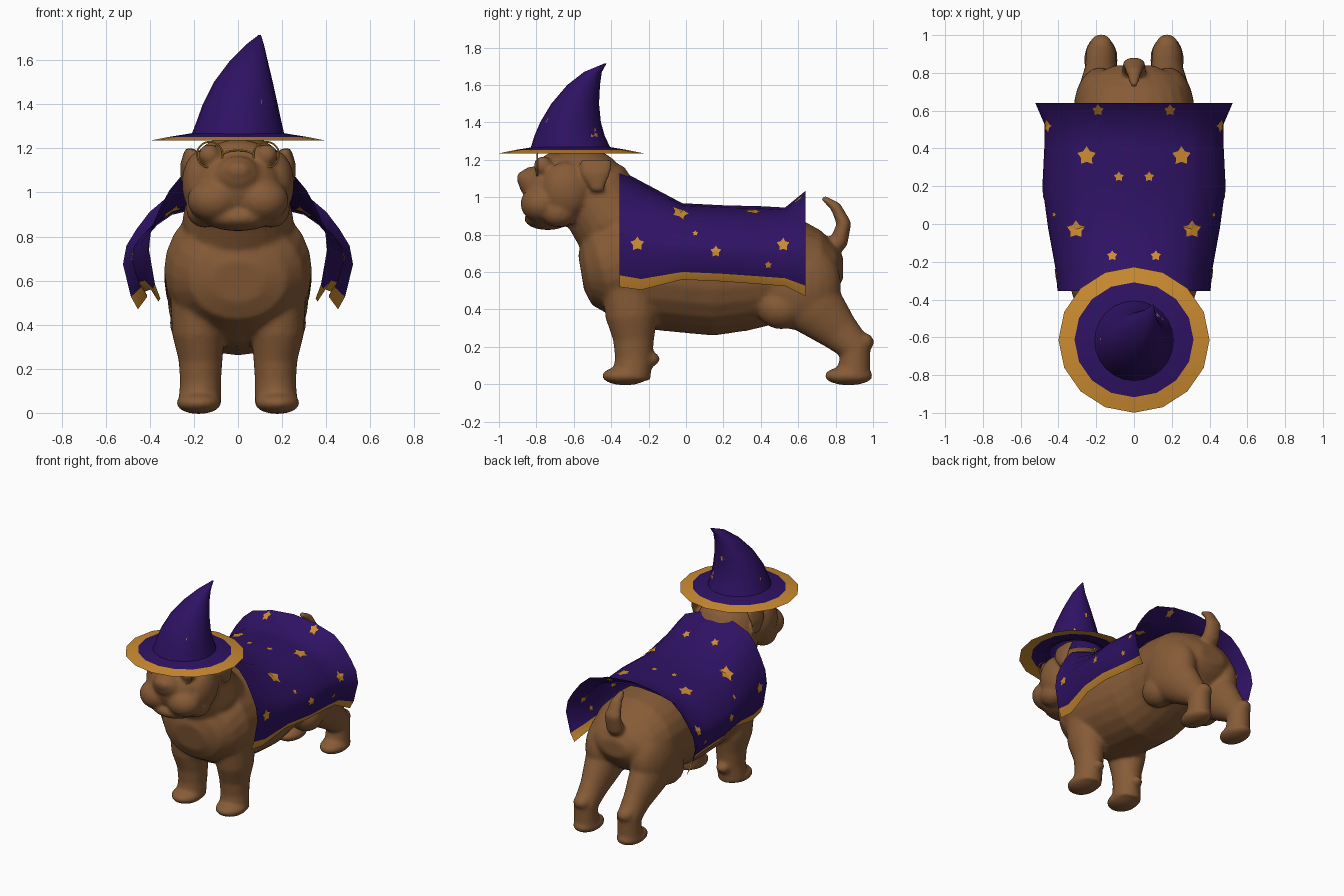
import bpy, bmesh, math
from mathutils import Vector, Matrix
from mathutils.bvhtree import BVHTree

if "Cube" in bpy.data.objects:
    bpy.data.objects.remove(bpy.data.objects["Cube"])


def material(name, rgb):
    m = bpy.data.materials.new(name)
    m.use_nodes = True
    m.diffuse_color = (*rgb, 1)
    m.node_tree.nodes["Principled BSDF"].inputs["Base Color"].default_value = (*rgb, 1)
    return m


BROWN = material("brown fur", (0.24, 0.105, 0.038))
PURPLE = material("deep purple cloth", (0.028, 0.006, 0.125))
GOLD = material("gold", (0.6, 0.26, 0.03))


def finish(bm, name, mats, smooth=True):
    mesh = bpy.data.meshes.new(name)
    bm.to_mesh(mesh)
    bm.free()
    obj = bpy.data.objects.new(name, mesh)
    bpy.context.collection.objects.link(obj)
    for m in mats:
        mesh.materials.append(m)
    if smooth:
        bpy.ops.object.select_all(action='DESELECT')
        obj.select_set(True)
        bpy.context.view_layer.objects.active = obj
        bpy.ops.object.shade_smooth_by_angle(angle=math.radians(50))
    return obj


def ball(bm, pos, radii):
    mat = Matrix.Translation(pos) @ Matrix.Diagonal((*radii, 1))
    bmesh.ops.create_uvsphere(bm, u_segments=24, v_segments=16, radius=1, matrix=mat)


def bridge(bm, a, b, mat=0, closed=True):
    n = len(a)
    for i in range(n if closed else n - 1):
        j = (i + 1) % n
        bm.faces.new((a[i], a[j], b[j], b[i])).material_index = mat


def loft(bm, path, side=1, n=24):
    """Oval tube; each stop is x, y, z, half width, half depth."""
    centres = [Vector((p[0] * side, p[1], p[2])) for p in path]
    rings = []
    for i, p in enumerate(path):
        t = centres[min(i + 1, len(path) - 1)] - centres[max(i - 1, 0)]
        t.x = 0
        wide = Vector((1, 0, 0))
        deep = wide.cross(t.normalized())
        rings.append([bm.verts.new(centres[i] + wide * p[3] * math.cos(a) + deep * p[4] * math.sin(a))
                      for a in (math.tau * k / n for k in range(n))])
    for a, b in zip(rings, rings[1:]):
        bridge(bm, a, b)
    bm.faces.new(rings[0][::-1])
    bm.faces.new(rings[-1])


# Dog: overlapping volumes fused into one smooth skin
bm = bmesh.new()
torso = [(-.56, .5, .69, .12), (-.53, .42, .78, .22), (-.45, .345, .88, .3), (-.35, .32, .98, .335),
         (-.2, .295, .96, .335), (0, .275, .935, .335), (.15, .26, .925, .325), (.3, .285, .92, .305),
         (.45, .32, .92, .31), (.6, .36, .89, .31), (.72, .42, .82, .275), (.8, .5, .74, .2), (.84, .56, .68, .1)]
loft(bm, [(0, y, (lo + hi) / 2, w, (hi - lo) / 2) for y, lo, hi, w in torso])
# neck
loft(bm, [(0, -.3, .8, .26, .2), (0, -.41, .89, .25, .22), (0, -.49, 1.02, .22, .215), (0, -.58, 1.08, .2, .18)])
# head: skull, muzzle, nose, chin, brow
ball(bm, (0, -.56, 1.07), (.225, .235, .195))
ball(bm, (0, -.72, 1.03), (.2, .15, .16))
ball(bm, (0, -.82, 1.08), (.1, .075, .085))
ball(bm, (0, -.875, 1.1), (.06, .03, .04))
ball(bm, (0, -.74, .885), (.16, .125, .06))
ball(bm, (0, -.7, 1.18), (.13, .08, .06))
# tail
loft(bm, [(0, .75, .7, .06, .06), (0, .82, .77, .065, .05), (0, .845, .86, .06, .04),
          (0, .80, .95, .04, .03), (0, .73, 1.0, .02, .015)])
for s in (1, -1):
    # jowls, cheeks, eyes
    ball(bm, (.11 * s, -.775, .965), (.12, .11, .1))
    ball(bm, (.165 * s, -.64, 1.04), (.09, .13, .15))
    ball(bm, (.15 * s, -.68, .92), (.085, .1, .08))
    ball(bm, (.13 * s, -.765, 1.17), (.05, .05, .05))
    # folded ear
    loft(bm, [(.215, -.48, 1.2, .025, .09), (.24, -.48, 1.13, .022, .08), (.243, -.47, 1.03, .016, .03)], s)
    # front leg, elbow and paw
    loft(bm, [(.18, -.3, .6, .13, .16), (.18, -.29, .36, .12, .14), (.17, -.28, .24, .1, .11),
              (.17, -.28, .14, .093, .1), (.175, -.29, .03, .098, .1)], s)
    ball(bm, (.17 * s, -.19, .135), (.05, .05, .04))
    ball(bm, (.178 * s, -.325, .045), (.102, .125, .05))
    # thigh, shank, hock and hind paw
    ball(bm, (.18 * s, .6, .53), (.14, .23, .24))
    ball(bm, (.2 * s, .51, .41), (.11, .13, .115))
    loft(bm, [(.18, .61, .5, .13, .19), (.18, .7, .4, .115, .16), (.175, .82, .28, .085, .11),
              (.175, .905, .19, .08, .09), (.175, .9, .1, .08, .085), (.175, .89, .03, .085, .09)], s)
    ball(bm, (.175 * s, .95, .225), (.06, .055, .05))
    ball(bm, (.175 * s, .87, .045), (.09, .13, .05))
bmesh.ops.recalc_face_normals(bm, faces=bm.faces)
dog = finish(bm, "dog_body", [BROWN], smooth=False)
remesh = dog.modifiers.new("fuse", 'REMESH')
remesh.mode = 'VOXEL'
remesh.voxel_size = 0.013
remesh.use_smooth_shade = True
soften = dog.modifiers.new("soften", 'SMOOTH')
soften.factor = 0.5
soften.iterations = 6

star_bm = bmesh.new()


def star(tree, direction, u, v, r, lifts=(.005,)):
    """Lay a thin star on a surface, projected along a direction."""
    d = Vector(direction)
    right = Vector((0, 1, 0)) if d.x else Vector((1, 0, 0))
    up = Vector((0, 1, 0)) if d.z else Vector((0, 0, 1))
    spots = [(u, v)]
    for k in range(10):
        a = math.pi / 2 + k * math.pi / 5
        q = r * (1.1 if k % 2 == 0 else .66)
        spots.append((u + q * math.cos(a), v + q * math.sin(a)))
    hits = [tree.ray_cast(right * a + up * b - d * 3, d) for a, b in spots]
    if any(h[0] is None for h in hits):
        return
    for lift in lifts:
        vs = [star_bm.verts.new(h[0] + h[1] * (lift if h[1].dot(d) < 0 else -lift)) for h in hits]
        for k in range(1, 11):
            tri = (vs[0], vs[k], vs[k % 10 + 1])
            f = star_bm.faces.new(tri)
            f.normal_update()
            if f.normal.dot(d) * lift > 0:
                f.normal_flip()


# Cape: one arched section swept along the back, gold hem at the bottom
section = [(.87, 0), (.93, .1), (1, .36), (.97, .51), (.885, .64), (.77, .78), (.63, .89), (.33, .97), (0, 1)]
section += [(-x, z) for x, z in section[-2::-1]]
stations = [(-.355, 1.147, .405, .52), (-.24, 1.085, .415, .505), (-.02, .968, .455, .56),
            (.2, .957, .485, .55), (.4, .952, .475, .535), (.53, .945, .475, .525), (.64, 1.035, .522, .47)]
bm = bmesh.new()
rows = [[bm.verts.new((x * w, y, lo + z * (top - lo))) for x, z in section] for y, top, w, lo in stations]
for a, b in zip(rows, rows[1:]):
    bridge(bm, a, b, closed=False)
last = len(section) - 2
for i, f in enumerate(bm.faces):
    f.material_index = 1 if i % (last + 1) in (0, last) else 0
bmesh.ops.recalc_face_normals(bm, faces=bm.faces)
cape_tree = BVHTree.FromBMesh(bm)
finish(bm, "cape", [PURPLE, GOLD])
both = (.005, -.005)
for s in (1, -1):
    for x, y, r in [(.19, .605, .029), (.25, .36, .047), (.08, .25, .025), (.305, -.03, .045), (.115, -.17, .026)]:
        star(cape_tree, (0, 0, -1), x * s, y, r, both)
    for y, z, r in [(-.26, .75, .036), (.05, .805, .014), (.16, .71, .028), (.52, .745, .033), (.44, .64, .018)]:
        star(cape_tree, (-s, 0, 0), y, z, r, both)

# Hat: bent cone given by left, right, front and back edges at each height
levels = [(1.265, -.21, .21, -.83, -.405), (1.33, -.185, .195, -.81, -.435), (1.4, -.16, .18, -.78, -.455),
          (1.5, -.11, .158, -.72, -.465), (1.6, -.035, .134, -.635, -.46), (1.67, .035, .118, -.545, -.45),
          (1.715, .094, .104, -.437, -.425)]
bm = bmesh.new()
rings = []
for z, l, r, f, b in levels:
    rings.append([bm.verts.new(((l + r) / 2 + (r - l) / 2 * math.cos(a), (f + b) / 2 + (b - f) / 2 * math.sin(a), z))
                  for a in (math.tau * k / 24 for k in range(24))])
for a, b in zip(rings, rings[1:]):
    bridge(bm, a, b)
bm.faces.new(rings[-1])
cone_tree = BVHTree.FromBMesh(bm)
finish(bm, "hat_cone", [PURPLE])

# Brim with a gold border
bm = bmesh.new()
rings = [[bm.verts.new((r * math.cos(a), -.613 + r * .965 * math.sin(a), z))
          for a in (math.tau * k / 16 for k in range(16))]
         for r, z in ((.19, 1.272), (.315, 1.252), (.4, 1.235))]
for i in (0, 1):
    bridge(bm, rings[i + 1], rings[i], mat=i)
bmesh.ops.recalc_face_normals(bm, faces=bm.faces)
finish(bm, "hat_brim", [PURPLE, GOLD])
for d, u, v, r in [((0, 1, 0), .01, 1.61, .021), ((0, 1, 0), .105, 1.4, .026), ((-1, 0, 0), -.49, 1.345, .027),
                   ((1, 0, 0), -.62, 1.36, .022), ((0, -1, 0), .03, 1.5, .02), ((0, 1, 0), .03, 1.29, .02)]:
    star(cone_tree, d, u, v, r)
finish(star_bm, "stars", [GOLD], smooth=False)

# Spectacles: two rims and a bridge
for s, name in ((1, "left_rim"), (-1, "right_rim")):
    bpy.ops.mesh.primitive_torus_add(location=(.128 * s, -.795, 1.172), rotation=(math.pi / 2, 0, 0),
                                     major_radius=.058, minor_radius=.004, major_segments=32, minor_segments=6)
    bpy.context.object.name = name
    bpy.context.object.data.materials.append(GOLD)
    bpy.ops.object.shade_smooth_by_angle()
curve = bpy.data.curves.new("spectacle_bridge", 'CURVE')
curve.dimensions = '3D'
curve.bevel_depth = .004
line = curve.splines.new('POLY')
line.points.add(4)
for p, (x, z) in zip(line.points, [(-.072, 1.175), (-.04, 1.188), (0, 1.192), (.04, 1.188), (.072, 1.175)]):
    p.co = (x, -.8, z, 1)
curve.materials.append(GOLD)
bpy.context.collection.objects.link(bpy.data.objects.new("spectacle_bridge", curve))
